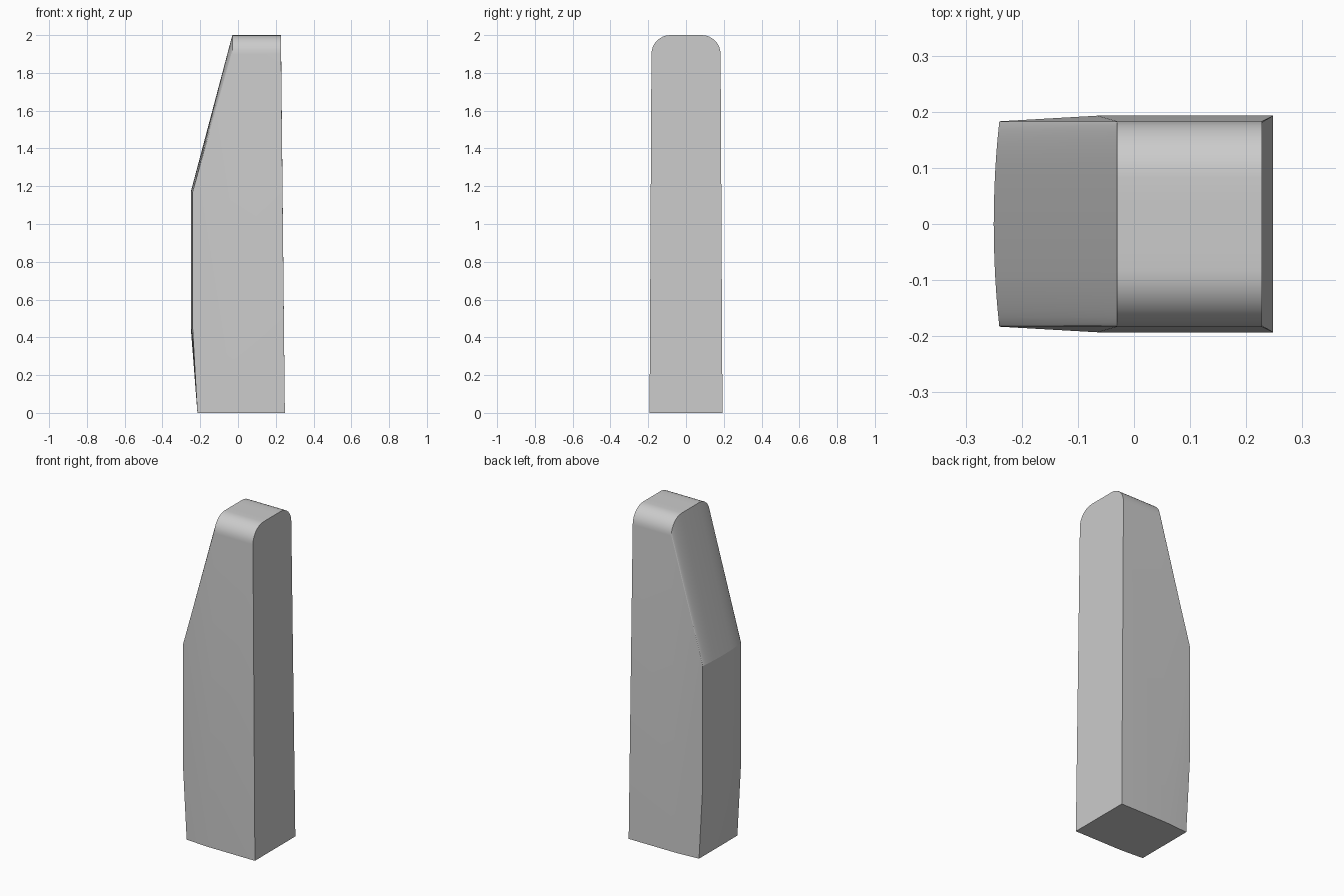
import bpy, bmesh, math

cube = bpy.data.objects.get("Cube")
if cube:
    bpy.data.objects.remove(cube, do_unlink=True)

# Plain grey finish
grey = bpy.data.materials.new("plain grey")
grey.use_nodes = True
grey.diffuse_color = (0.6, 0.6, 0.6, 1)
grey.node_tree.nodes["Principled BSDF"].inputs["Base Color"].default_value = (0.6, 0.6, 0.6, 1)

HALF, RADIUS, SHOULDER = 0.183, 0.1, 1.9
BASE_HALF, BASE_RIGHT, TOP_RIGHT, TOP_LEFT = 0.193, 0.248, 0.228, -0.03

# Rounded top outline, from -y shoulder to +y shoulder
STEPS = 8
inner = HALF - RADIUS
quarter = []
for i in range(STEPS + 1):
    a = math.pi / 2 * i / STEPS
    quarter.append((inner + RADIUS * math.cos(a), SHOULDER + RADIUS * math.sin(a)))
right_half = quarter + [(inner / 2, 2.0)]
arch = [(-y, z) for y, z in right_half] + [(0, 2.0)] + right_half[::-1]

bm = bmesh.new()


def row(point):
    return [bm.verts.new(point(y, z)) for y, z in arch]


def bowed(x, height, bow):
    return row(lambda y, z: (x + bow * (y / HALF) ** 2, y, height))


def loft(a, b):
    for i in range(len(a) - 1):
        bm.faces.new((a[i], a[i + 1], b[i + 1], b[i]))


# Left face, sloped shoulder, rounded top and right face
base_left = bowed(-0.215, 0, 0)
low = bowed(-0.25, 0.45, 0.01)
high = bowed(-0.25, 1.17, 0.01)
top_left = row(lambda y, z: (TOP_LEFT, y, z))
top_right = row(lambda y, z: (TOP_RIGHT, y, z))
base_right = row(lambda y, z: (BASE_RIGHT, y * BASE_HALF / HALF, 0))
rows = [base_left, low, high, top_left, top_right]
for a, b in zip(rows, rows[1:]):
    loft(a, b)
bm.faces.new(top_right + base_right[::-1])

# Broad sides, with a shallow crease running up to the shoulder
crease = []
for end, sign in ((0, -1), (-1, 1)):
    c = bm.verts.new((-0.065, sign * BASE_HALF, 0))
    crease.append(c)
    bm.faces.new((c, base_right[end], top_right[end], top_left[end]))
    for a, b in ((base_left, low), (low, high), (high, top_left)):
        bm.faces.new((c, a[end], b[end]))

# Underside
bm.faces.new(base_left + [crease[1]] + base_right[::-1] + [crease[0]])

bmesh.ops.recalc_face_normals(bm, faces=bm.faces)
mesh = bpy.data.meshes.new("tapered_block")
bm.to_mesh(mesh)
bm.free()
mesh.materials.append(grey)
block = bpy.data.objects.new("tapered_block", mesh)
bpy.context.collection.objects.link(block)

# Smooth the bowed surfaces, keep the outer edges crisp
bpy.context.view_layer.objects.active = block
block.select_set(True)
bpy.ops.object.shade_smooth_by_angle(angle=math.radians(14))
